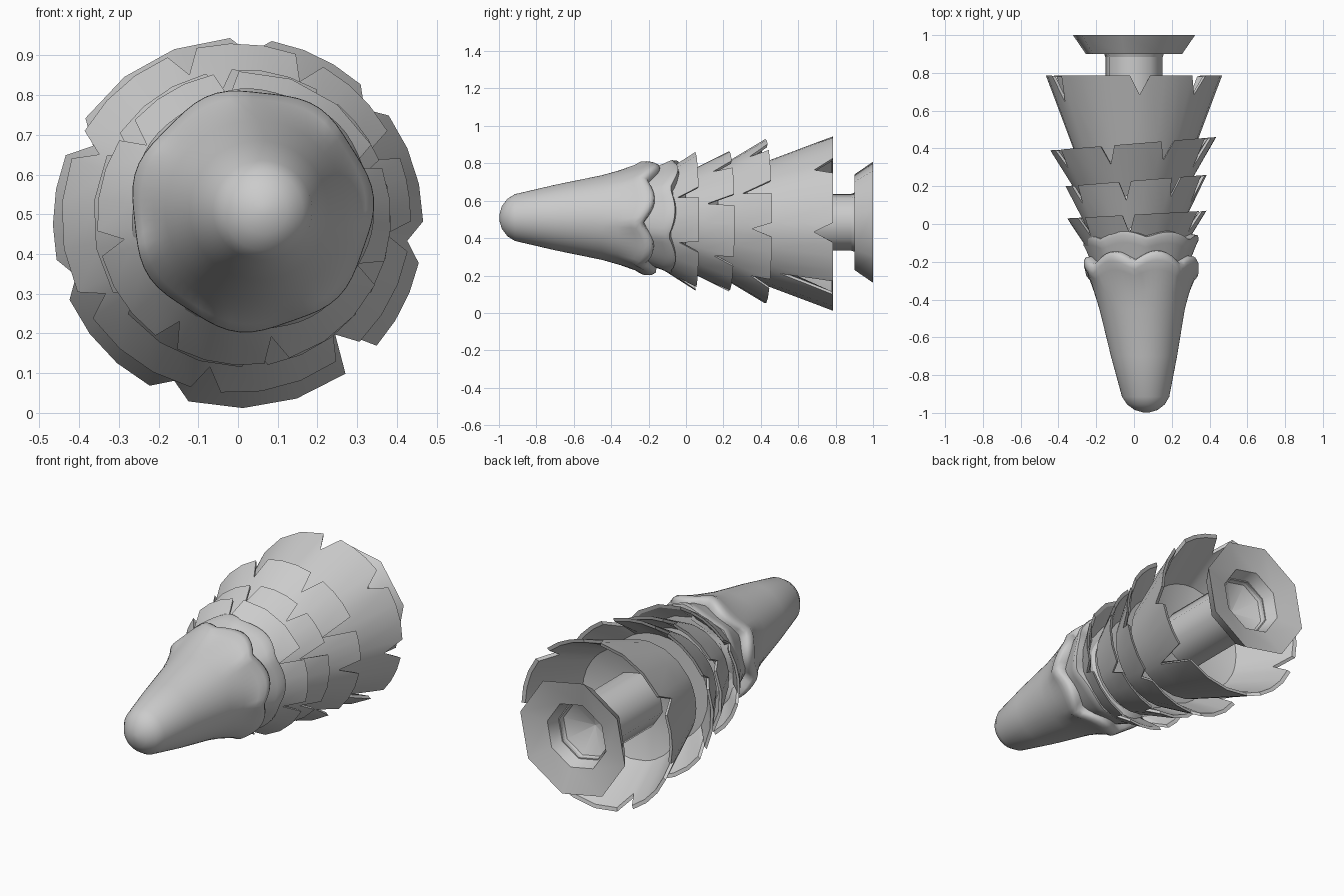
import bpy, bmesh, math
from math import sin, cos, radians, pi

cube = bpy.data.objects.get("Cube")
if cube:
    bpy.data.objects.remove(cube)

grey = bpy.data.materials.new("plain grey")
grey.use_nodes = True
grey.diffuse_color = (0.6, 0.6, 0.6, 1)
grey.node_tree.nodes["Principled BSDF"].inputs["Base Color"].default_value = (0.6, 0.6, 0.6, 1)


def loft(name, rings, close_start=True, close_end=True, angle=35):
    """Skin a list of point rings that run along y."""
    bm = bmesh.new()
    loops = [[bm.verts.new(p) for p in ring] for ring in rings]
    n = len(loops[0])
    for a, b in zip(loops, loops[1:]):
        for i in range(n):
            j = (i + 1) % n
            bm.faces.new((a[i], a[j], b[j], b[i]))
    if close_start:
        bm.faces.new(loops[0])
    if close_end:
        bm.faces.new(loops[-1])
    bmesh.ops.recalc_face_normals(bm, faces=bm.faces)
    mesh = bpy.data.meshes.new(name)
    bm.to_mesh(mesh)
    bm.free()
    obj = bpy.data.objects.new(name, mesh)
    bpy.context.collection.objects.link(obj)
    mesh.materials.append(grey)
    bpy.ops.object.select_all(action="DESELECT")
    obj.select_set(True)
    bpy.context.view_layer.objects.active = obj
    bpy.ops.object.shade_smooth_by_angle(angle=radians(angle))
    return obj


def circle(n, r, y, cz=0.485, turn=0):
    return [(r * cos(turn + 2 * pi * i / n), y, cz + r * sin(turn + 2 * pi * i / n))
            for i in range(n)]


def tier(name, centre, start, rim, inner, notches, deep, tilt, width=5):
    """Flared skirt with V notches; start, rim and inner are (y, radius).
    notches lists plain notch angles, deep maps other angles to their depth."""
    cx, cz = centre
    (y0, r0), (y1, r1) = start, rim
    slope = (r1 - r0) / (y1 - y0)
    cuts = sorted((dict.fromkeys(notches, 0.1) | deep).items())
    spots = []
    for (a, depth), (b, _) in zip(cuts, cuts[1:] + [(cuts[0][0] + 360, 0)]):
        spots.append((a, depth))
        lo, hi = a + width, b - width
        spots += [(lo + (hi - lo) * k / 3, 0) for k in range(4)]

    def ring(y, r, cut=0):
        points = []
        for a, d in spots:
            rr = r - d * cut * slope
            x = rr * cos(radians(a))
            points.append((cx + x, y - d * cut + tilt * x, cz + rr * sin(radians(a))))
        return points

    mid = y1 - 1.1 * max(depth for _, depth in cuts)
    mid_r = r0 + slope * (mid - y0)
    rings = [ring(y0, r0), ring(mid, mid_r), ring(y1, r1, 1),
             ring(y1 - 0.005, r1 - 0.02, 1), ring(mid, mid_r - 0.045), ring(*inner)]
    return loft(name, rings, angle=30)


# Four notched skirts, from the narrow end to the wide end
tier("skirt_one", (0.015, 0.49), (-0.13, 0.255), (0.05, 0.37), (-0.05, 0.22),
     (143, 97, -22, -77, -122, -170), {25: 0.11}, 0.055)
tier("skirt_two", (0.01, 0.49), (-0.02, 0.25), (0.23, 0.375), (0.08, 0.22),
     (150, 99, 55, -35, -85, -145), {18: 0.14}, 0.08)
tier("skirt_three", (-0.005, 0.49), (0.15, 0.275), (0.425, 0.44), (0.26, 0.22),
     (155, 108, 65, -6, -50, -100, -150), {25: 0.15}, 0.08)
tier("skirt_four", (0, 0.478), (0.33, 0.295), (0.785, 0.466), (0.42, 0.14),
     (86, 42, -6, -112, -162), {152: 0.14, -48: 0.28}, 0, 6.5)


# Smooth pointed cap with a wavy rolled lip, and a second lip tucked beneath
def wavy(profile, phase, n=64):
    rings = []
    for y, r, wave in profile:
        cx = 0.035 - 0.03 * min(0, y + 0.25) / 0.75
        points = []
        for i in range(n):
            a = 2 * pi * i / n
            lobe = abs(sin(3.5 * a + phase)) - 0.85 + 0.5 * sin(a) ** 2 + 0.2 * sin(a)
            rr = r * (1 + 0.02 * wave * sin(7 * a + 2 * phase))
            points.append((cx + rr * cos(a), y + 0.055 * wave * lobe, 0.51 + rr * sin(a)))
        rings.append(points)
    return rings


cap_profile = [(-0.998, 0.015, 0), (-0.985, 0.06, 0), (-0.955, 0.1, 0), (-0.915, 0.125, 0),
               (-0.7, 0.175, 0), (-0.45, 0.226, 0), (-0.36, 0.252, 0.2), (-0.27, 0.283, 0.7),
               (-0.235, 0.302, 1), (-0.205, 0.303, 1), (-0.185, 0.292, 1), (-0.18, 0.25, 1)]
loft("pointed_cap", wavy(cap_profile, 0.4), angle=60)
lip_profile = [(-0.25, 0.24, 0.3), (-0.12, 0.288, 0.5), (-0.085, 0.304, 0.6),
               (-0.065, 0.302, 0.6), (-0.055, 0.25, 0.6)]
loft("under_lip", wavy(lip_profile, 1.2), angle=60)

# Eight-sided trunk and flared dished foot with a pointed hollow underneath
loft("trunk", [circle(8, 0.155, y, turn=0.2) for y in (0.36, 0.9)], close_end=False, angle=50)
loft("foot", [circle(8, r, y, turn=0.2) for y, r in
              ((0.9, 0.155), (0.9, 0.26), (1.0, 0.33), (0.965, 0.185), (0.87, 0.15), (0.8, 0.002))],
     close_start=False, angle=43)
